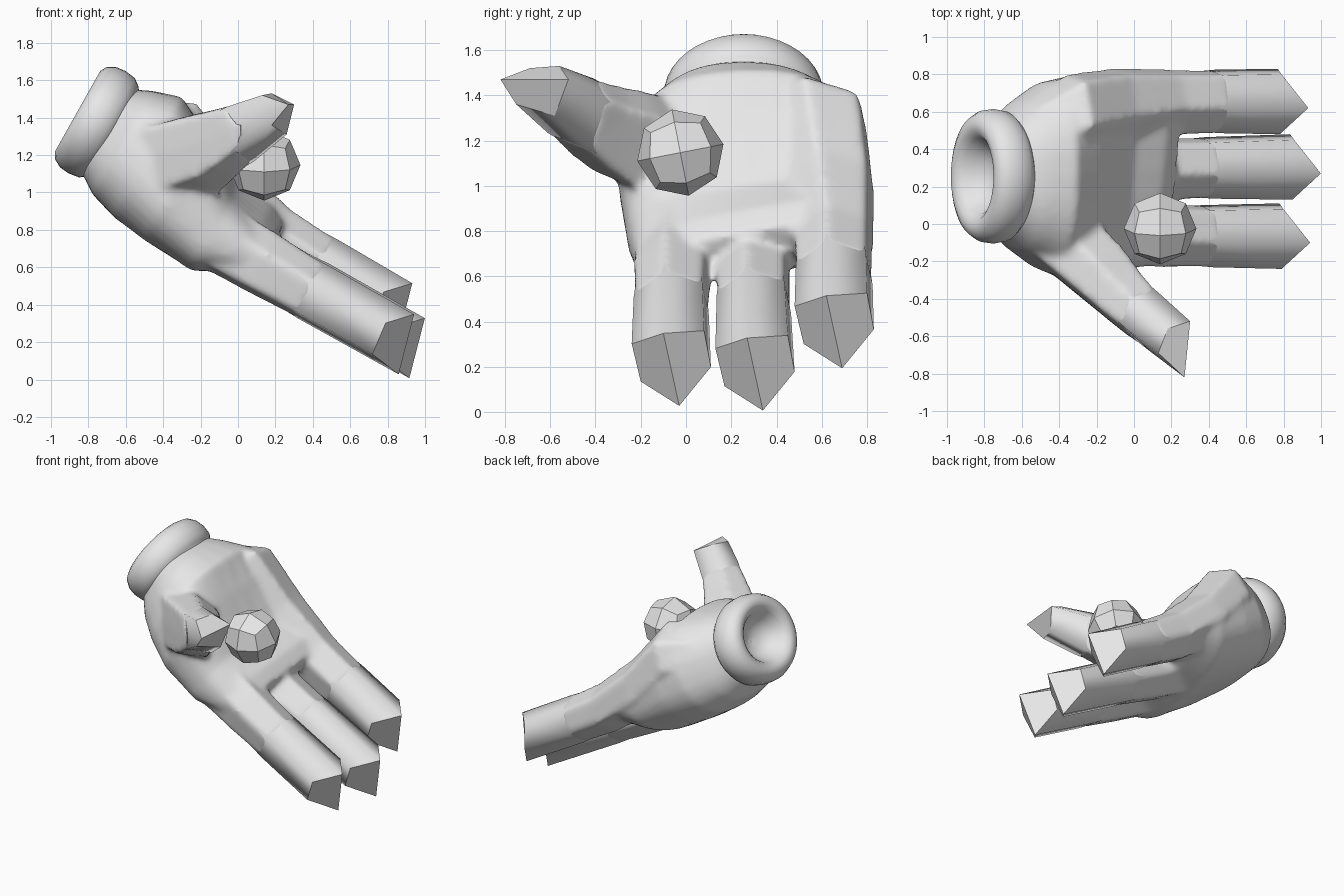
import bpy
import bmesh
from math import cos, sin, pi, radians, copysign
from mathutils import Vector, Matrix

default_cube = bpy.data.objects.get("Cube")
if default_cube:
    bpy.data.objects.remove(default_cube, do_unlink=True)

# One plain material for the whole model
glove_white = bpy.data.materials.new("glove_white")
glove_white.use_nodes = True
glove_white.diffuse_color = (0.8, 0.8, 0.8, 1)
glove_white.node_tree.nodes["Principled BSDF"].inputs["Base Color"].default_value = (0.8, 0.8, 0.8, 1)

# The hand slopes down: s runs along the fingers, n away from the palm
ALONG = Vector((0.872, 0, -0.49))
NORMAL = Vector((0.49, 0, 0.872))


def hand_point(s, y, n):
    return ALONG * s + Vector((0, y, 0)) + NORMAL * n


def finish(name, bm):
    bmesh.ops.recalc_face_normals(bm, faces=bm.faces)
    mesh = bpy.data.meshes.new(name)
    bm.to_mesh(mesh)
    bm.free()
    mesh.materials.append(glove_white)
    obj = bpy.data.objects.new(name, mesh)
    bpy.context.collection.objects.link(obj)
    return obj


def skin(bm, rings, wedge=False):
    """Skin a closed tube of rings; a wedge end folds a six-sided ring in two."""
    rows = [[bm.verts.new(p) for p in ring] for ring in rings]
    for a, b in zip(rows, rows[1:]):
        count = len(a)
        for i in range(count):
            j = (i + 1) % count
            bm.faces.new((a[i], a[j], b[j], b[i])).smooth = True
    bm.faces.new(rows[0])
    last = rows[-1]
    if wedge:
        bm.faces.new(last[:4])
        bm.faces.new(last[3:] + last[:1])
    else:
        bm.faces.new(last)


# Palm, finger roots and thumb root share one mesh that is blended at the end
hand = bmesh.new()


def digit(name, rings):
    """Blend the root into the hand and keep a crisp outer part tucked into it."""
    skin(hand, rings[:-1])
    start = rings[-3]
    middle = sum(start, Vector()) / len(start)
    tucked = [middle.lerp(p, 0.84) for p in start]
    bm = bmesh.new()
    skin(bm, [tucked] + rings[-2:], wedge=True)
    finish(name, bm)


# Palm: squarish rings from wrist to finger roots, hollowed on the inner side
def palm_ring(s, y_mid, width, n_mid, height, tilt, hollow, sides=32):
    ring = []
    for i in range(sides):
        c, d = cos(2 * pi * i / sides), sin(2 * pi * i / sides)
        y = width * copysign(abs(c) ** 0.8, c)
        n = height * copysign(abs(d) ** 0.8, d) + tilt * y
        n -= hollow * max(0, d) ** 3
        ring.append(hand_point(s, y_mid + y, n_mid + n))
    return ring


palm_sections = [
    (-1.28, 0.255, 0.29, 0.81, 0.25, 0, 0),
    (-1.16, 0.255, 0.4, 0.8, 0.32, 0, 0),
    (-1.0, 0.26, 0.5, 0.8, 0.37, 0.03, 0),
    (-0.8, 0.25, 0.55, 0.76, 0.35, 0.08, 0.05),
    (-0.5, 0.28, 0.54, 0.68, 0.275, 0.15, 0.08),
    (-0.3, 0.29, 0.52, 0.71, 0.18, 0.2, 0.03),
    (-0.19, 0.29, 0.46, 0.74, 0.07, 0.2, 0),
]
skin(hand, [palm_ring(*p) for p in palm_sections])

# Fingers: six-sided tubes ending in a sharp wedge (s, y, n offsets)
finger_tip = [
    (0.09, -0.035, 0.155), (-0.02, -0.175, 0.04), (0, -0.135, -0.14),
    (0.175, 0.035, -0.165), (0.02, 0.175, -0.055), (-0.04, 0.145, 0.095),
]


def finger(name, tip, roots):
    rings = []
    for s, y, n, wide, tall in roots:
        rings.append([hand_point(s, y + b * wide, n + c * tall) for _, b, c in finger_tip])
    s, y, n = tip
    rings.append([hand_point(s + a, y + b, n + c) for a, b, c in finger_tip])
    digit(name, rings)


finger("index_finger", (0.56, -0.065, 0.61),
       [(-0.7, -0.02, 0.62, 1.1, 1.2), (-0.2, -0.06, 0.615, 1, 1.12),
        (0.12, -0.065, 0.61, 0.95, 1.02)])
finger("middle_finger", (0.62, 0.305, 0.62),
       [(-0.7, 0.28, 0.61, 1, 1.1), (-0.2, 0.295, 0.615, 0.96, 1.08),
        (0.12, 0.3, 0.62, 0.94, 1.02)])
# The outer finger runs back into the raised heel of the hand
finger("outer_finger", (0.47, 0.655, 0.75),
       [(-1.14, 0.48, 0.89, 1, 1.1), (-0.92, 0.57, 0.97, 1.33, 1.4),
        (-0.55, 0.62, 0.83, 1.24, 1.25), (-0.2, 0.65, 0.765, 1.02, 1.1),
        (0.1, 0.655, 0.755, 0.97, 1.02)])

# Thumb: reaches forward and up, its end closing along a sideways edge
thumb_tip = [
    (0.07, -0.17, 0.05), (-0.07, -0.04, 0.1), (-0.02, 0.09, 0.11),
    (0.1, 0.13, 0.05), (0.06, 0.07, -0.11), (-0.02, -0.1, -0.06),
]
# Centre, sideways size and upright size of each section
thumb_path = [
    (-0.68, 0.05, 1.13, 1, 1.4), (-0.46, -0.07, 1.12, 1.55, 2.1),
    (-0.2, -0.3, 1.2, 1.4, 2), (-0.1, -0.4, 1.25, 1.25, 1.75),
    (0.02, -0.505, 1.32, 1.08, 1.4), (0.2, -0.65, 1.42, 1, 1),
]
digit("thumb", [[Vector((x + a * w, y + b * w, z + c * h)) for a, b, c in thumb_tip]
                for x, y, z, w, h in thumb_path])

# Merge the roots and the palm into one soft surface
palm = finish("palm", hand)
blend = palm.modifiers.new("blend", "REMESH")
blend.mode = "VOXEL"
blend.voxel_size = 0.018
blend.use_smooth_shade = True
soften = palm.modifiers.new("soften", "SMOOTH")
soften.factor = 0.5
soften.iterations = 14

# Rolled cuff with a funnel-shaped opening
cuff_profile = [
    (-1.13, 0.25), (-1.21, 0.285), (-1.235, 0.32), (-1.27, 0.35), (-1.33, 0.36),
    (-1.385, 0.353), (-1.43, 0.325), (-1.45, 0.285), (-1.445, 0.24), (-1.415, 0.205),
    (-1.36, 0.17), (-1.32, 0.13), (-1.295, 0.08), (-1.285, 0.02),
]
CUFF_SIDES = 40
cuff_rings = []
for s, r in cuff_profile:
    turns = [2 * pi * i / CUFF_SIDES for i in range(CUFF_SIDES)]
    cuff_rings.append([hand_point(s, 0.255 + r * cos(t), 0.83 + r * 0.87 * sin(t)) for t in turns])
cuff = bmesh.new()
skin(cuff, cuff_rings)
finish("cuff", cuff)

# Faceted ball resting over the palm
ball = bmesh.new()
bmesh.ops.create_cube(ball, size=2)
bmesh.ops.subdivide_edges(ball, edges=ball.edges[:], cuts=1, use_grid_fill=True)
for v in ball.verts:
    v.co = v.co.normalized() * 0.194
bmesh.ops.rotate(ball, verts=ball.verts, cent=(0, 0, 0), matrix=Matrix.Rotation(radians(11), 3, "X"))
bmesh.ops.translate(ball, verts=ball.verts, vec=(0.14, -0.025, 1.147))
finish("ball", ball)
